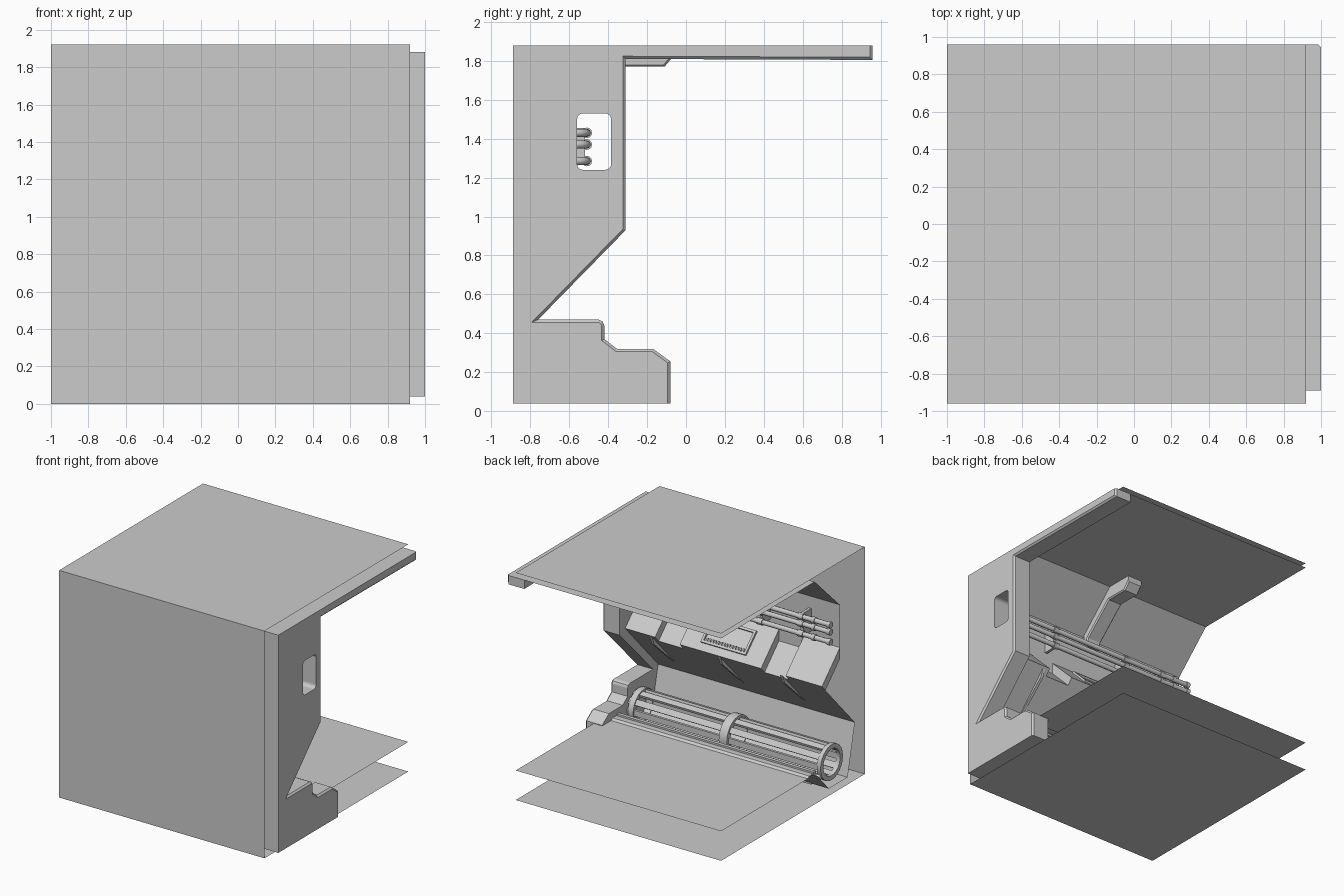
import bpy, bmesh, math
from mathutils import Vector

if "Cube" in bpy.data.objects:
    bpy.data.objects.remove(bpy.data.objects["Cube"])

X0, X1 = -1.0, 0.92


def finish(name, bm):
    me = bpy.data.meshes.new(name)
    bm.to_mesh(me)
    bm.free()
    ob = bpy.data.objects.new(name, me)
    bpy.context.collection.objects.link(ob)
    return ob


def sheet(name, pts, x0=X0, x1=X1):
    """Open strip: a (y, z) profile swept along x."""
    bm = bmesh.new()
    rows = [[bm.verts.new((x, y, z)) for y, z in pts] for x in (x0, x1)]
    for i in range(len(pts) - 1):
        bm.faces.new((rows[0][i], rows[0][i + 1], rows[1][i + 1], rows[1][i]))
    return finish(name, bm)


def prism(name, pts, x0, x1, bevel=0, pick=None):
    """Solid: a closed (y, z) profile extruded along x, optional bevel on picked edges."""
    bm = bmesh.new()
    f = bm.faces.new([bm.verts.new((x0, y, z)) for y, z in pts])
    ex = bmesh.ops.extrude_face_region(bm, geom=[f])
    bmesh.ops.translate(bm, vec=(x1 - x0, 0, 0),
                        verts=[v for v in ex["geom"] if isinstance(v, bmesh.types.BMVert)])
    bmesh.ops.recalc_face_normals(bm, faces=bm.faces)
    if bevel:
        edges = [e for e in bm.edges if pick(e)]
        bmesh.ops.bevel(bm, geom=edges, offset=bevel, segments=1, affect='EDGES', profile=0.5)
    return finish(name, bm)


def box(name, c, size, rot=0.0):
    bpy.ops.mesh.primitive_cube_add(size=1, location=c, rotation=(rot, 0, 0))
    ob = bpy.context.object
    ob.name = name
    ob.scale = size
    return ob


def ring(name, c, ro, ri, w, n=24):
    """Hollow ring with its axis along x."""
    bm = bmesh.new()
    loops = []
    for r, dx in ((ro, -w / 2), (ro, w / 2), (ri, w / 2), (ri, -w / 2)):
        loops.append([bm.verts.new((c[0] + dx, c[1] + r * math.cos(a), c[2] + r * math.sin(a)))
                      for a in (2 * math.pi * i / n for i in range(n))])
    for k in range(4):
        a, b = loops[k], loops[(k + 1) % 4]
        for i in range(n):
            j = (i + 1) % n
            bm.faces.new((a[i], a[j], b[j], b[i]))
    bmesh.ops.recalc_face_normals(bm, faces=bm.faces)
    ob = finish(name, bm)
    bpy.context.view_layer.objects.active = ob
    ob.select_set(True)
    bpy.ops.object.shade_smooth_by_angle()
    ob.select_set(False)
    return ob


# outer skin: floor, front and top sheets
sheet("outer_skin", [(0.96, 0), (-0.96, 0), (-0.96, 1.92), (0.96, 1.92)])

# inner lining: ceiling, wall, console base, trough, walkway
sheet("inner_lining", [(0.96, 1.88), (-0.29, 1.88), (-0.627, 1.557), (-0.627, 1.10),
                       (-0.434, 0.907), (-0.827, 0.488), (-0.73, 0.06), (-0.48, 0.06),
                       (-0.33, 0.22), (-0.27, 0.265), (-0.22, 0.265), (-0.20, 0.25), (0.96, 0.25)])

# end frame with bevelled opening edge
frame_pts = [(-0.89, 0.04), (-0.89, 1.88), (0.96, 1.88), (0.96, 1.805), (-0.31, 1.81),
             (-0.31, 0.93), (-0.76, 0.47), (-0.45, 0.47), (-0.428, 0.46), (-0.42, 0.44),
             (-0.42, 0.37), (-0.355, 0.32), (-0.17, 0.32), (-0.08, 0.255), (-0.08, 0.04)]


def opening_edge(e):
    a, b = (v.co for v in e.verts)
    m = (a + b) / 2
    return min(a.x, b.x) > 0.99 and m.y > -0.885 and 0.05 < m.z < 1.875


frame = prism("end_frame", frame_pts, 0.84, 1.0, 0.014, opening_edge)

# window through the frame
wy, wz, hw, hh, r = -0.4725, 1.385, 0.0875, 0.145, 0.03
win = []
for k, (sy, sz) in enumerate(((1, 1), (-1, 1), (-1, -1), (1, -1))):
    for i in range(5):
        a = math.pi / 2 * (k + i / 4)
        win.append((wy + sy * (hw - r) + r * math.cos(a), wz + sz * (hh - r) + r * math.sin(a)))
cutter = prism("window_cutter", win, 0.7, 1.1)
mod = frame.modifiers.new("window", 'BOOLEAN')
mod.object = cutter
mod.solver = 'EXACT'
bpy.context.view_layer.objects.active = frame
bpy.ops.object.modifier_apply(modifier="window")
bpy.data.objects.remove(cutter)

# console blocks with pockets between them
for i, (a, b) in enumerate(((X0, -0.66), (-0.43, 0.33), (0.56, X1))):
    prism(f"console_block_{i}", [(-0.627, 1.10), (-0.627, 1.196), (-0.387, 0.958), (-0.434, 0.907)], a, b)

# console screen: bezel bars, glass and a row of keys
slope = -math.pi / 4


def on_console(x, s, n):
    """x, distance down the slope from its middle, height above it."""
    return Vector((x, -0.507 + 0.707 * (s + n), 1.077 + 0.707 * (n - s)))


for s in (-0.095, 0.095):
    box("screen_bezel", on_console(-0.05, s, 0.005), (0.42, 0.02, 0.025), slope)
for x in (-0.25, 0.15):
    box("screen_bezel_side", on_console(x, 0, 0.005), (0.02, 0.19, 0.025), slope)
for i in range(14):
    box("screen_key", on_console(-0.22 + i * 0.026, 0.07, 0.003), (0.013, 0.025, 0.015), slope)

# fins under the console
for x in (-0.61, -0.03, 0.61):
    prism("under_fin", [(-0.40, 0.944), (-0.43, 0.87), (-0.72, 0.602)], x - 0.012, x + 0.012)

# ceiling rib following the wall slope
prism("ceiling_rib", [(-0.627, 1.557), (-0.29, 1.88), (-0.06, 1.88), (-0.06, 1.83), (-0.11, 1.77),
                      (-0.31, 1.77), (-0.57, 1.53), (-0.59, 1.46), (-0.627, 1.44)],
      -0.13, 0.01, 0.01, lambda e: (e.verts[0].co.x == e.verts[1].co.x
                                   and (e.verts[0].co + e.verts[1].co).z < 3.65
                                   and not abs((e.verts[0].co + e.verts[1].co).y + 0.917) < 0.01))

# wall pipes with an elbow into the wall, plus couplings
for z in (1.285, 1.37, 1.43):
    cu = bpy.data.curves.new("wall_pipe", 'CURVE')
    cu.dimensions = '3D'
    cu.bevel_depth = 0.021
    cu.bevel_resolution = 2
    cu.use_fill_caps = True
    sp = cu.splines.new('POLY')
    path = [(-1, -0.51), (0.74, -0.51), (0.77, -0.518), (0.792, -0.54), (0.80, -0.57), (0.80, -0.63)]
    sp.points.add(len(path) - 1)
    for p, (x, y) in zip(sp.points, path):
        p.co = (x, y, z, 1)
    bpy.context.collection.objects.link(bpy.data.objects.new("wall_pipe", cu))
    for x, w in ((-0.985, 0.03), (-0.84, 0.03), (-0.72, 0.05), (-0.34, 0.05), (0.40, 0.05)):
        ring("pipe_coupling", (x, -0.51, z), 0.027, 0.019, w, 12)
for x in (-0.72, -0.34, 0.40):
    box("pipe_bracket", (x, -0.575, 1.36), (0.025, 0.11, 0.19))

# slatted conduit in the trough
cy, cz, R, N = -0.55, 0.25, 0.128, 10
for i in range(N):
    a = 2 * math.pi * i / N
    box("conduit_slat", (-0.05, cy + R * math.cos(a), cz + R * math.sin(a)),
        (1.84, 0.05, 0.022), a - math.pi / 2)
for x, w, ro in ((-0.96, 0.035, 0.15), (-0.07, 0.075, 0.16), (0.80, 0.05, 0.15)):
    ring("conduit_ring", (x, cy, cz), ro, 0.112, w)
for x in (-0.8, -0.07, 0.7):
    box("conduit_cradle", (x, cy, 0.085), (0.08, 0.16, 0.06))

# rails along the trough lip
box("trough_rail_upper", (-0.04, -0.29, 0.262), (1.92, 0.03, 0.03))
box("trough_rail_lower", (-0.04, -0.37, 0.195), (1.92, 0.03, 0.03), slope)
